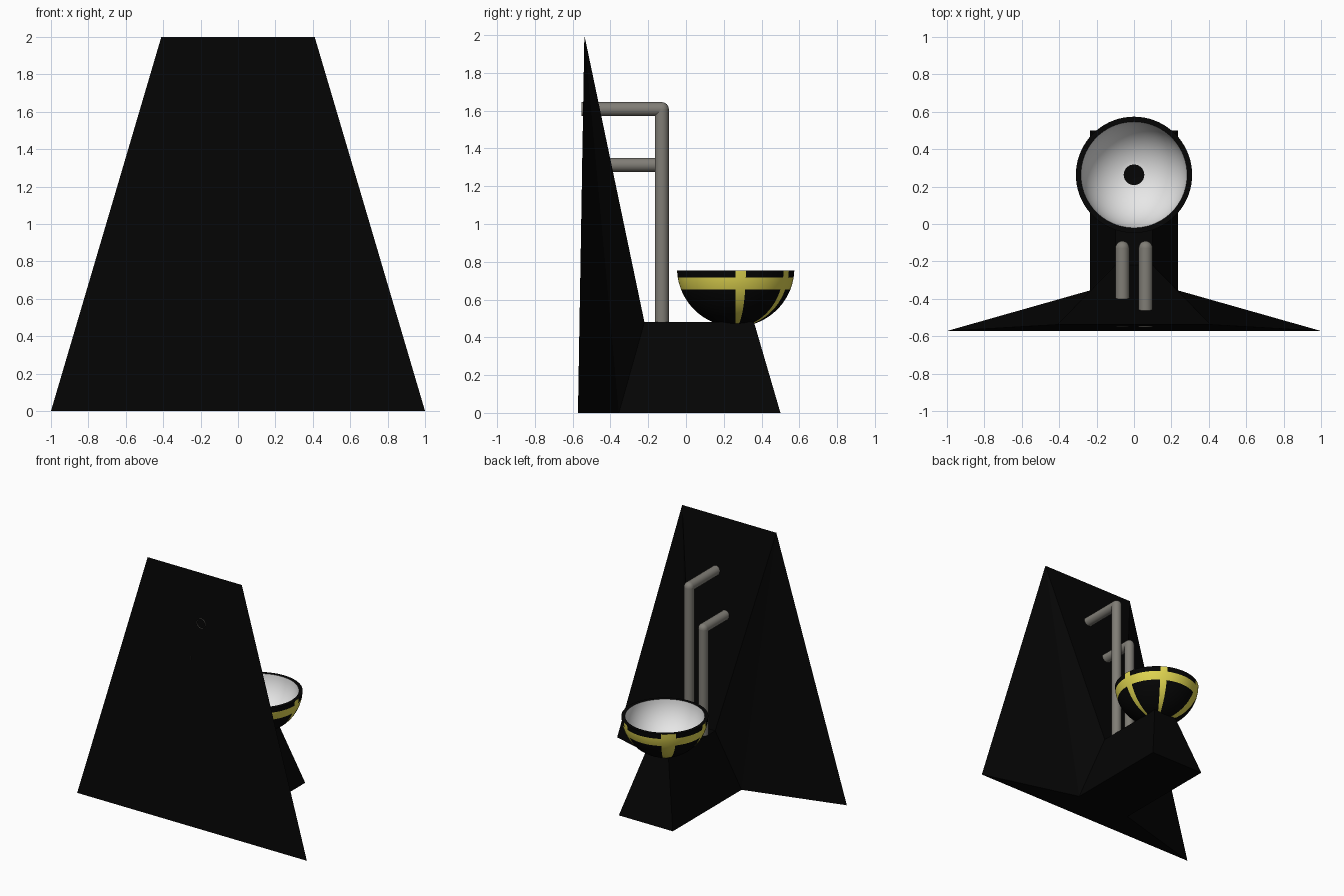
import bpy, bmesh, math
from mathutils import Vector

if "Cube" in bpy.data.objects:
    bpy.data.objects.remove(bpy.data.objects["Cube"])


def material(name, rgb):
    m = bpy.data.materials.new(name)
    m.diffuse_color = (*rgb, 1)
    m.use_nodes = True
    m.node_tree.nodes["Principled BSDF"].inputs["Base Color"].default_value = m.diffuse_color
    return m


BLACK = material("black", (0.0015, 0.0015, 0.0015))
YELLOW = material("yellow", (0.74, 0.66, 0.08))
WHITE = material("white", (0.8, 0.8, 0.8))
GREY = material("pipe grey", (0.215, 0.205, 0.18))


def finish(name, bm, mats, smooth=False):
    bmesh.ops.remove_doubles(bm, verts=bm.verts, dist=1e-5)
    bmesh.ops.recalc_face_normals(bm, faces=bm.faces)
    me = bpy.data.meshes.new(name)
    bm.to_mesh(me)
    bm.free()
    for m in mats:
        me.materials.append(m)
    ob = bpy.data.objects.new(name, me)
    bpy.context.collection.objects.link(ob)
    if smooth:
        bpy.ops.object.select_all(action='DESELECT')
        ob.select_set(True)
        bpy.context.view_layer.objects.active = ob
        bpy.ops.object.shade_smooth_by_angle(angle=math.radians(40))
    return ob


def solid(name, half, faces):
    """Symmetric solid: each half point (x, y, z) gives vertices 2i (+x) and 2i+1 (-x)."""
    bm = bmesh.new()
    vs = [bm.verts.new((s * x, y, z)) for x, y, z in half for s in (1, -1)]
    for f in faces:
        bm.faces.new([vs[i] for i in f])
    return finish(name, bm, [BLACK])


# Folded backboard: wide foot, narrow top, centre panel leaning out to the pedestal
solid("backboard",
      [(1, -0.572, 0), (0.41, -0.538, 2), (0.235, -0.355, 0), (0.1, -0.22, 0.48)],
      [(0, 2, 3, 1), (2, 6, 7, 3), (6, 4, 5, 7),
       (0, 4, 2), (4, 6, 2), (1, 3, 5), (5, 3, 7), (0, 1, 5, 4)])

# Tapered pedestal
solid("pedestal",
      [(0.235, -0.355, 0), (0.235, 0.5, 0), (0.1, -0.22, 0.48), (0.1, 0.36, 0.48)],
      [(0, 1, 3, 2), (4, 5, 7, 6), (0, 2, 6, 4), (1, 5, 7, 3), (0, 4, 5, 1), (2, 3, 7, 6)])


# Bent pipes: open tubes joined by a round elbow
def pipe(name, x, z, y_end, r=0.037, y=-0.128, n=24):
    bm = bmesh.new()
    corner = Vector((x, y, z))
    for end in (Vector((x, y, 0.47)), Vector((x, y_end, z))):
        q = (end - corner).to_track_quat('Z', 'Y')
        rings = [[bm.verts.new(c + q @ Vector((r * math.cos(a), r * math.sin(a), 0)))
                  for a in (2 * math.pi * k / n for k in range(n))] for c in (corner, end)]
        for k in range(n):
            j = (k + 1) % n
            bm.faces.new((rings[0][k], rings[0][j], rings[1][j], rings[1][k]))
    ball = bmesh.ops.create_uvsphere(bm, u_segments=n, v_segments=12, radius=r)
    bmesh.ops.translate(bm, verts=ball["verts"], vec=corner)
    finish(name, bm, [GREY], True)


pipe("tall_pipe", 0.062, 1.608, -0.552)
pipe("short_pipe", -0.062, 1.313, -0.551)

# Bowl: lathed shell, yellow band and upright stripes outside, white inside with drain
SEG, CY, CZ, RO, RI = 72, 0.263, 0.767, 0.311, 0.284


def on_sphere(R, z):
    return (math.sqrt(max(R * R - (z - CZ) ** 2, 0)), z)


def arc(R, a0, a1, n):
    return [(R * math.sin(a), CZ - R * math.cos(a))
            for a in (a0 + (a1 - a0) * k / n for k in range(n + 1))]


outer = arc(RO, 0, math.acos((CZ - 0.652) / RO), 14)
band = len(outer) - 1
outer += [on_sphere(RO, z) for z in (0.685, 0.716, 0.755)]
drain = math.asin(0.055 / RI)
inner = arc(RI, math.acos((CZ - 0.755) / RI), drain, 16) + [(0, CZ - RI * math.cos(drain))]
profile = outer + inner
rim = len(outer) - 1
# stripe start angle (degrees) and width in 5 degree segments
stripes = {(a // 5 + k) % SEG for a, w in ((0, 2), (55, 2), (120, 4), (185, 2), (265, 2))
           for k in range(w)}

bm = bmesh.new()
grid = [[bm.verts.new((r * math.cos(a), CY + r * math.sin(a), z))
         for a in (2 * math.pi * k / SEG for k in range(SEG))] for r, z in profile]
for i in range(len(profile) - 1):
    for k in range(SEG):
        j = (k + 1) % SEG
        f = bm.faces.new((grid[i][k], grid[i][j], grid[i + 1][j], grid[i + 1][k]))
        if i < rim:      # outside
            f.material_index = 1 if i in (band, band + 1) or k in stripes else 0
        elif rim < i < len(profile) - 2:   # inside
            f.material_index = 2
bmesh.ops.dissolve_degenerate(bm, dist=1e-5, edges=bm.edges)
finish("bowl", bm, [BLACK, YELLOW, WHITE], True)
